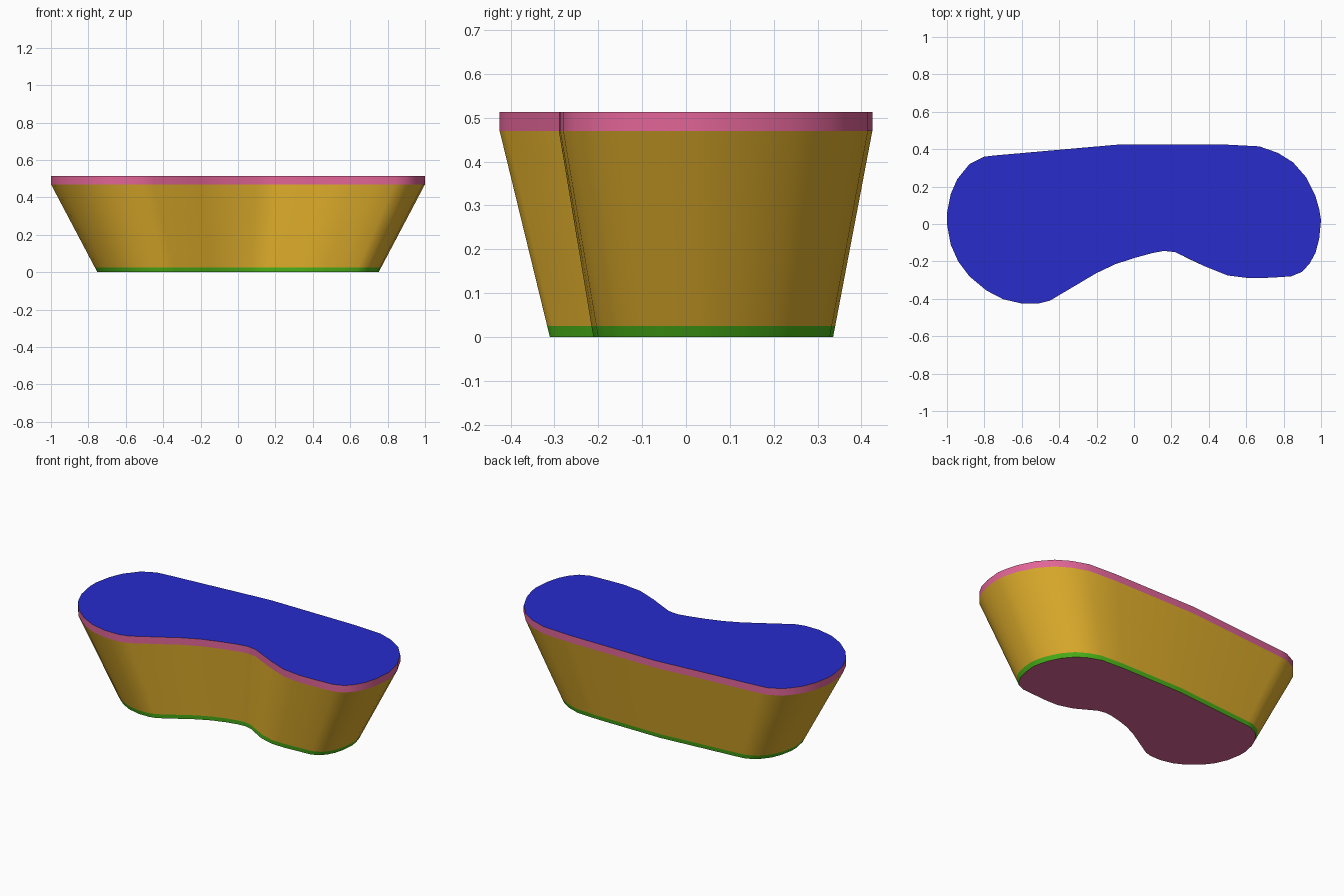
import bpy, bmesh, math

if "Cube" in bpy.data.objects:
    bpy.data.objects.remove(bpy.data.objects["Cube"])

# Kidney-shaped rim outline, counter-clockwise seen from above
OUTLINE = [
    (1, .02), (.99, -.08), (.97, -.155), (.94, -.21), (.9, -.255), (.84, -.28),
    (.73, -.287), (.62, -.29), (.5, -.275), (.38, -.227), (.22, -.15), (.16, -.144),
    (.1, -.155), (0, -.182), (-.1, -.215), (-.2, -.262), (-.45, -.41), (-.51, -.425),
    (-.6, -.425), (-.7, -.402), (-.79, -.355), (-.88, -.28), (-.94, -.2), (-.98, -.11),
    (-1, 0), (-1, .06), (-.98, .16), (-.945, .24), (-.88, .32), (-.8, .36),
    (-.75, .366), (-.08, .425), (.48, .425), (.67, .415), (.77, .38), (.85, .33),
    (.92, .25), (.97, .15), (.99, .08)]
WALL_TOP, TOP, BAND = .47, .513, .025


def material(name, color):
    m = bpy.data.materials.new(name)
    m.diffuse_color = (*color, 1)
    m.use_nodes = True
    m.node_tree.nodes["Principled BSDF"].inputs["Base Color"].default_value = m.diffuse_color
    return m


def ring(z):
    """Outline at height z: tapered wall below WALL_TOP, vertical rim above."""
    t = max(0, 1 - z / WALL_TOP)
    pts = []
    for x, y in OUTLINE:
        # inner curve of the waist leans outward a little at the foot
        lean = -.025 * max(0, 1 - abs(x - .36) / .3) if y < 0 else 0
        pts.append((x * (1 - .248 * t), y * (1 - .24 * t) + (.0125 + lean) * t, z))
    return pts


def finish(bm, name, mat):
    me = bpy.data.meshes.new(name)
    bm.to_mesh(me)
    bm.free()
    me.materials.append(mat)
    ob = bpy.data.objects.new(name, me)
    bpy.context.collection.objects.link(ob)
    for p in me.polygons:
        p.use_smooth = True
    bpy.context.view_layer.objects.active = ob
    ob.select_set(True)
    bpy.ops.object.shade_smooth_by_angle(angle=math.radians(40))
    ob.select_set(False)


def band(name, heights, mat):
    bm = bmesh.new()
    rows = [[bm.verts.new(p) for p in ring(z)] for z in heights]
    n = len(OUTLINE)
    # outline index runs clockwise, so wind the quads to face outward
    for a, b in zip(rows, rows[1:]):
        for i in range(n):
            j = (i + 1) % n
            bm.faces.new((a[i], b[i], b[j], a[j]))
    finish(bm, name, mat)


def cap(name, z, up, mat):
    bm = bmesh.new()
    f = bm.faces.new([bm.verts.new(p) for p in ring(z)])
    f.normal_update()
    if (f.normal.z > 0) != up:
        f.normal_flip()
    bmesh.ops.triangulate(bm, faces=[f])
    finish(bm, name, mat)


pink = material("pink", (.75, .13, .31))
# Tapered wall, rim, foot band
band("outer_wall", [BAND, .17, .32, WALL_TOP], material("yellow", (.75, .43, .025)))
band("rim", [WALL_TOP, TOP], pink)
band("foot_band", [0, BAND], material("green", (.07, .45, .01)))
# Flat water surface and underside
cap("water_surface", TOP, True, material("blue", (.02, .025, .6)))
cap("underside", 0, False, pink)
